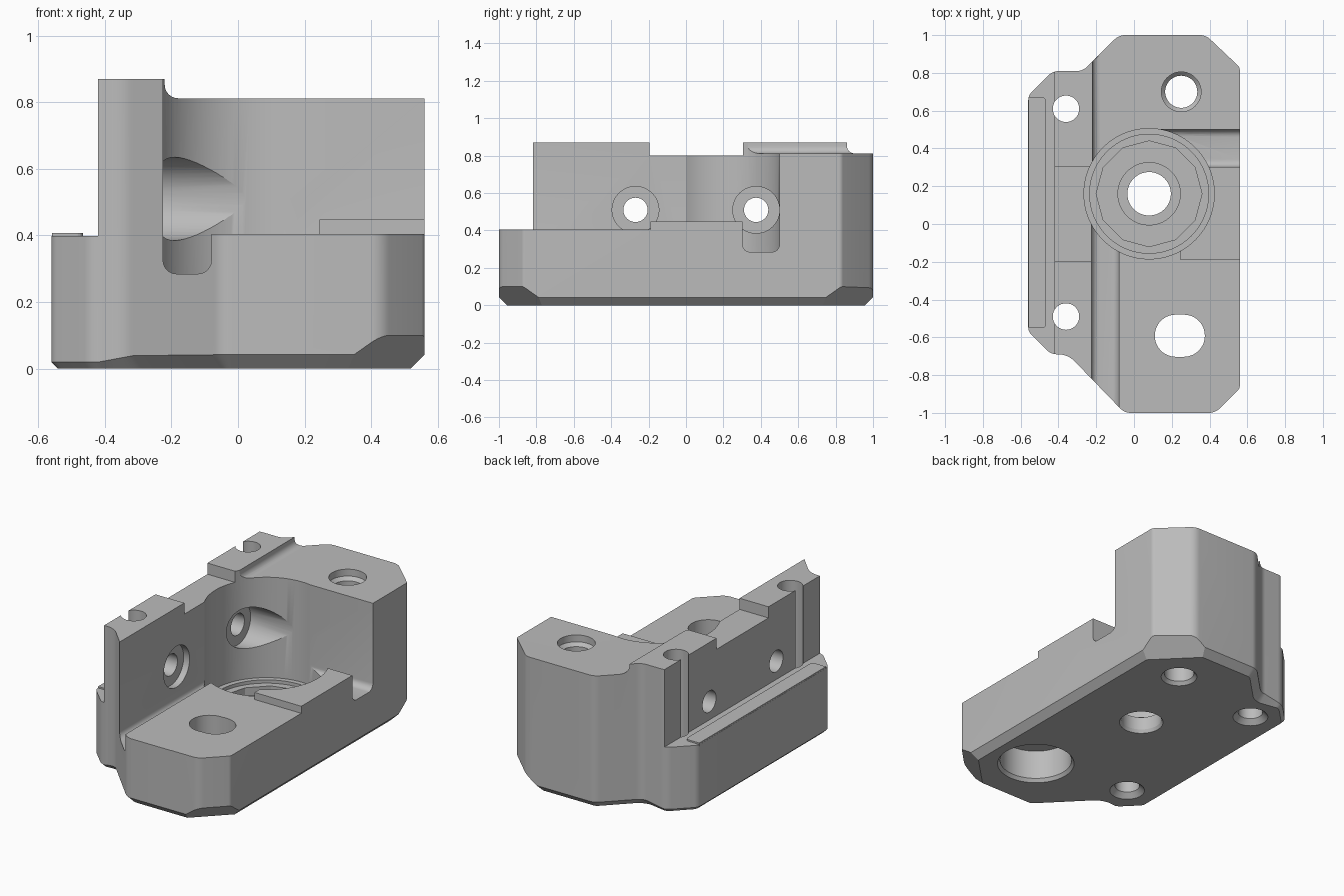
import bpy, bmesh, math
from mathutils import Vector, Matrix

if "Cube" in bpy.data.objects:
    bpy.data.objects.remove(bpy.data.objects["Cube"], do_unlink=True)

grey = bpy.data.materials.new("machined grey")
grey.use_nodes = True
grey.diffuse_color = (0.5, 0.5, 0.5, 1)
grey.node_tree.nodes["Principled BSDF"].inputs["Base Color"].default_value = grey.diffuse_color


def make(name, bm):
    bmesh.ops.recalc_face_normals(bm, faces=bm.faces[:])
    mesh = bpy.data.meshes.new(name)
    bm.to_mesh(mesh)
    bm.free()
    mesh.materials.append(grey)
    ob = bpy.data.objects.new(name, mesh)
    bpy.context.collection.objects.link(ob)
    return ob


def rounded(pts, radii, steps=6):
    """Replace each corner of a closed outline by an arc."""
    out = []
    for i, p in enumerate(pts):
        p = Vector(p)
        r = radii[i] if isinstance(radii, (list, tuple)) else radii
        if r == 0:
            out.append(p)
            continue
        a = (Vector(pts[i - 1]) - p).normalized()
        b = (Vector(pts[(i + 1) % len(pts)]) - p).normalized()
        half = a.angle(b) / 2
        centre = p + (a + b).normalized() * (r / math.sin(half))
        start = p + a * (r / math.tan(half)) - centre
        turn = math.atan2(a.x * b.y - a.y * b.x, a.dot(b))
        sweep = -math.copysign(math.pi - abs(turn), turn)
        for k in range(steps + 1):
            out.append(centre + Matrix.Rotation(sweep * k / steps, 2) @ start)
    return out


def loft(name, rings):
    bm = bmesh.new()
    rows = [[bm.verts.new(p) for p in ring] for ring in rings]
    n = len(rows[0])
    for low, high in zip(rows, rows[1:]):
        for i in range(n):
            bm.faces.new((low[i], low[(i + 1) % n], high[(i + 1) % n], high[i]))
    bm.faces.new(rows[0])
    bm.faces.new(rows[-1])
    return make(name, bm)


def box(x, y, z):
    corners = [(x[0], y[0]), (x[1], y[0]), (x[1], y[1]), (x[0], y[1])]
    return loft("cutter", [[(px, py, h) for px, py in corners] for h in z])


def trough(axis, side, bottom, length, radii):
    """Box open upward, with rounded bottom corners, running along an axis."""
    prof = rounded([(side[0], bottom), (side[1], bottom), (side[1], 1.2), (side[0], 1.2)], radii)
    if axis == "y":
        return loft("cutter", [[(p.x, t, p.y) for p in prof] for t in length])
    return loft("cutter", [[(t, p.x, p.y) for p in prof] for t in length])


def lathe(x, y, steps, n=64):
    """Upright round cutter through (radius, height) steps."""
    return loft("cutter", [[(x + r * math.cos(math.tau * i / n), y + r * math.sin(math.tau * i / n), z)
                            for i in range(n)] for r, z in steps])


def side_hole(y, z, r, x, n=48):
    return loft("cutter", [[(t, y + r * math.cos(math.tau * i / n), z + r * math.sin(math.tau * i / n))
                            for i in range(n)] for t in x])


# Main body: rounded outline, chamfered underneath
outline = rounded([(-0.05, -1), (0.43, -1), (0.56, -0.87), (0.56, 0.83), (0.38, 1), (-0.08, 1),
                   (-0.27, 0.81), (-0.43, 0.81), (-0.56, 0.68), (-0.56, -0.57),
                   (-0.44, -0.69), (-0.35, -0.69)],
                  [0.08, 0.08, 0.03, 0.03, 0.08, 0.08, 0.08, 0.08, 0.06, 0.06, 0.08, 0.12])
base, rim = [], []
for i, p in enumerate(outline):
    a = (p - outline[i - 1]).normalized()
    b = (outline[(i + 1) % len(outline)] - p).normalized()
    inward = (Vector((-a.y, a.x)) + Vector((-b.y, b.x))).normalized()
    d = 0.02 + 0.022 * min(1, max(0, (p.x + 0.42) / 0.12))
    base.append((*(p + inward * d), 0))
    rim.append((*p, d))
body = loft("mounting_block", [base, rim, [(p.x, p.y, 0.87) for p in outline]])

# Deeper chamfers under the two outer corners
bm = bmesh.new()
bm.from_mesh(body.data)
for point, sy in (((0.56, -0.87, 0.1), -1), ((0.56, 0.83, 0.1), 1)):
    cut = bmesh.ops.bisect_plane(bm, geom=bm.verts[:] + bm.edges[:] + bm.faces[:], plane_co=point,
                                 plane_no=(1, sy, -math.sqrt(2)), clear_outer=True)
    edges = [e for e in cut["geom_cut"] if isinstance(e, bmesh.types.BMEdge)]
    bmesh.ops.edgeloop_fill(bm, edges=edges)
bmesh.ops.recalc_face_normals(bm, faces=bm.faces[:])
bm.to_mesh(body.data)
bm.free()

cx, cy = 0.08, 0.16
cutters = [
    # Ledge, rear top, front floor around the raised pad, dip in the wall
    box((-1, -0.42), (-2, 2), (0.398, 1.2)),
    trough("y", (-0.22, 1), 0.812, (-2, 2), [0.04, 0, 0, 0]),
    box((-0.223, 1), (-2, 0.304), (0.448, 1.25)),
    box((-0.221, 1.1), (-2.1, -0.19), (0.405, 1.3)),
    box((-0.222, 0.245), (-2.2, 0.303), (0.404, 1.35)),
    box((-1.1, -0.2), (-0.195, 0.305), (0.802, 1.4)),
    # Relief grooves
    trough("y", (-0.225, -0.08), 0.285, (-2, 0), [0.04, 0.04, 0, 0]),
    trough("x", (0.302, 0.5), 0.285, (0.09, 1.2), [0.04, 0.04, 0, 0]),
    # Stepped bore
    lathe(cx, cy, [(0.345, 0.2), (0.345, 1.3)], 96),
    lathe(cx, cy, [(0.315, 0.18), (0.315, 0.5)]),
    lathe(cx, cy, [(0.28, 0.13), (0.28, 0.5)], 12),
    lathe(cx, cy, [(0.165, 0.1), (0.165, 0.5)]),
    lathe(cx, cy, [(0.135, -0.02), (0.115, 0.02), (0.115, 0.5)]),
    # Rear bolt hole with wider mouth
    lathe(0.25, 0.7, [(0.12, -0.02), (0.085, 0.02), (0.085, 0.75), (0.105, 0.77), (0.105, 1.2)]),
    # Recess below the slotted front hole
    lathe(0.24, -0.59, [(0.235, -0.02), (0.205, 0.02), (0.205, 0.2)]),
]
# Slotted front hole
slot = rounded([(0.11, -0.703), (0.375, -0.703), (0.375, -0.48), (0.11, -0.48)], 0.111, 12)
cutters.append(loft("cutter", [[(p.x, p.y, h) for p in slot] for h in (0.1, 0.7)]))
# Upright wall holes
for y in (-0.49, 0.61):
    cutters.append(lathe(-0.36, y, [(0.12, -0.02), (0.07, 0.03), (0.07, 1.2)]))
# Cross holes with counterbores
for y, end in ((-0.27, -0.1), (0.375, 0.2)):
    cutters.append(side_hole(y, 0.51, 0.065, (-0.7, -0.15)))
    cutters.append(side_hole(y, 0.51, 0.125, (-0.265, end)))

bpy.context.view_layer.objects.active = body
for cutter in cutters:
    mod = body.modifiers.new("cut", "BOOLEAN")
    mod.operation = "DIFFERENCE"
    mod.solver = "EXACT"
    mod.object = cutter
    bpy.ops.object.modifier_apply(modifier=mod.name)
    bpy.data.objects.remove(cutter, do_unlink=True)

# Thin raised strip on the ledge
strip = rounded([(-0.559, -0.55), (-0.465, -0.55), (-0.465, 0.67), (-0.559, 0.67)], [0, 0.02, 0.02, 0])
loft("ledge_strip", [[(p.x, p.y, h) for p in strip] for h in (0.39, 0.407)])

bpy.ops.object.select_all(action="DESELECT")
body.select_set(True)
bpy.ops.object.shade_smooth_by_angle(angle=math.radians(25))
